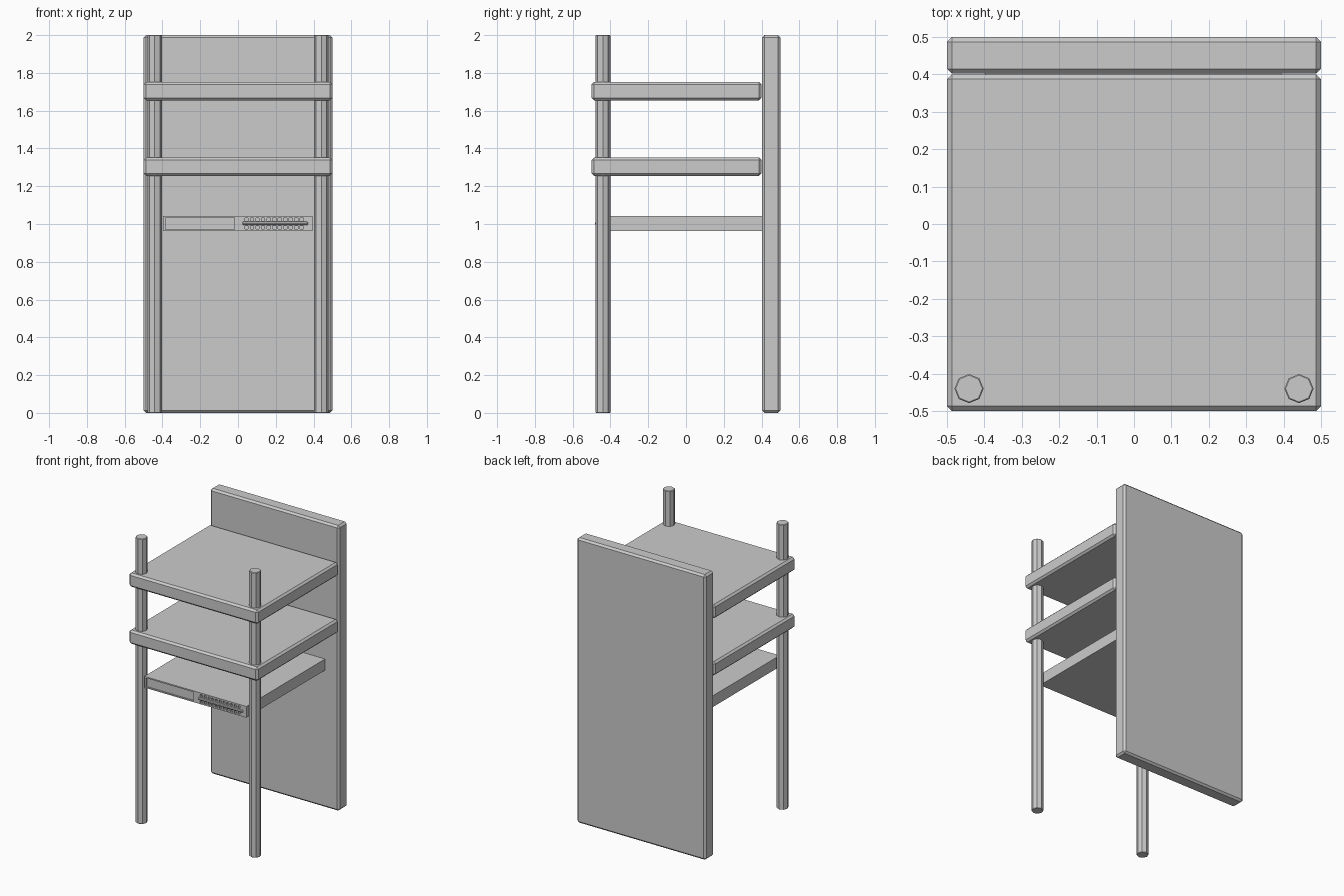
import bpy, bmesh, math
from mathutils import Matrix, Vector

if "Cube" in bpy.data.objects:
    bpy.data.objects.remove(bpy.data.objects["Cube"])


def make_object(name, bm):
    mesh = bpy.data.meshes.new(name)
    bm.to_mesh(mesh)
    bm.free()
    obj = bpy.data.objects.new(name, mesh)
    bpy.context.collection.objects.link(obj)
    return obj


def add_box(bm, lo, hi):
    lo, hi = Vector(lo), Vector(hi)
    m = Matrix.Translation((lo + hi) / 2) @ Matrix.Diagonal((*(hi - lo), 1))
    bmesh.ops.create_cube(bm, size=1, matrix=m)


def chamfer(obj, width):
    mod = obj.modifiers.new("chamfer", "BEVEL")
    mod.width = width
    mod.segments = 1
    mod.limit_method = "ANGLE"
    mod.angle_limit = math.radians(60)


def box(name, lo, hi, bevel=0.0):
    bm = bmesh.new()
    add_box(bm, lo, hi)
    obj = make_object(name, bm)
    if bevel:
        chamfer(obj, bevel)
    return obj


def rod(name, radius, length, matrix, bevel):
    bm = bmesh.new()
    bmesh.ops.create_cone(bm, cap_ends=True, segments=8, radius1=radius,
                          radius2=radius, depth=length, matrix=matrix)
    obj = make_object(name, bm)
    chamfer(obj, bevel)
    return obj


# Rear board and the two shelves
box("back_panel", (-0.5, 0.402, 0), (0.5, 0.5, 2), 0.013)
for name, z in (("lower_shelf", 1.255), ("upper_shelf", 1.655)):
    box(name, (-0.5, -0.5, z), (0.5, 0.4, z + 0.097), 0.013)

# Octagonal front posts
for side, x in (("left", -0.441), ("right", 0.441)):
    rod(side + "_post", 0.039, 2, Matrix.Translation((x, -0.44, 1)), 0.003)

# Rack unit with a recessed display and two rows of ports
FRONT = -0.47
unit = box("rack_unit", (-0.398, FRONT, 0.964), (0.394, 0.402, 1.043))
bm = bmesh.new()
add_box(bm, (-0.383, FRONT - 0.02, 0.972), (-0.018, FRONT + 0.008, 1.034))
for z in (0.981, 1.024):
    for i in range(11):
        x = 0.045 + i * 0.0292
        add_box(bm, (x - 0.009, FRONT - 0.02, z - 0.008),
                (x + 0.009, FRONT + 0.012, z + 0.008))
cutter = make_object("front_recess_cutter", bm)
cutter.hide_render = True
cutter.hide_viewport = True
cut = unit.modifiers.new("recesses", "BOOLEAN")
cut.operation = "DIFFERENCE"
cut.solver = "EXACT"
cut.object = cutter

# Handle bar between the port rows
rod("handle_bar", 0.009, 0.345,
    Matrix.Translation((0.197, FRONT - 0.004, 1.003)) @ Matrix.Rotation(math.pi / 2, 4, "Y"), 0.003)
